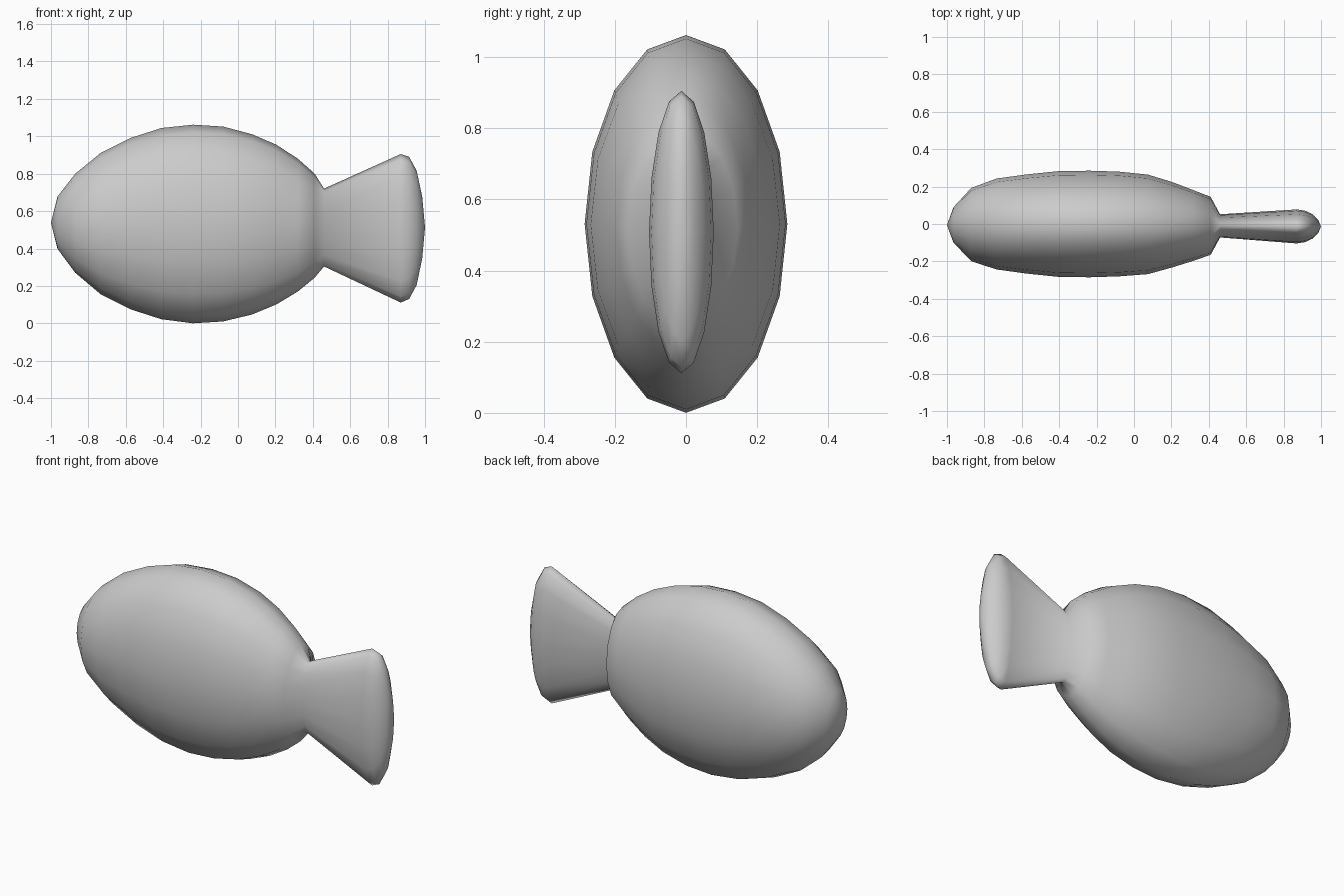
import bpy, bmesh
from math import sin, cos, tau

SIDES = 16

# Cross-sections along the length: x, half width, half height, centre y, centre z
SECTIONS = [
    # rounded body
    (-0.965, 0.095, 0.140, -0.005, 0.538),
    (-0.870, 0.196, 0.265, -0.003, 0.535),
    (-0.735, 0.243, 0.377, 0.000, 0.533),
    (-0.575, 0.265, 0.458, 0.000, 0.533),
    (-0.410, 0.282, 0.511, 0.000, 0.533),
    (-0.240, 0.285, 0.531, 0.000, 0.531),
    (-0.080, 0.280, 0.521, 0.000, 0.531),
    (0.075, 0.266, 0.482, -0.002, 0.529),
    (0.205, 0.228, 0.427, -0.004, 0.528),
    (0.320, 0.188, 0.355, -0.008, 0.525),
    (0.410, 0.155, 0.278, -0.010, 0.522),
    # narrow root of the tail, then the flared rounded end
    (0.460, 0.062, 0.208, -0.010, 0.512),
    (0.870, 0.091, 0.397, -0.013, 0.508),
    (0.915, 0.084, 0.380, -0.013, 0.510),
    (0.955, 0.065, 0.306, -0.013, 0.510),
    (0.985, 0.035, 0.165, -0.013, 0.512),
]


def ring(bm, x, hy, hz, cy, cz):
    return [bm.verts.new((x, cy + hy * sin(tau * i / SIDES), cz + hz * cos(tau * i / SIDES)))
            for i in range(SIDES)]


bm = bmesh.new()
rings = [ring(bm, *s) for s in SECTIONS]

# Skin between neighbouring sections
for a, b in zip(rings, rings[1:]):
    for i in range(SIDES):
        j = (i + 1) % SIDES
        bm.faces.new((a[i], a[j], b[j], b[i]))

# Close nose and tail tip with fans
for loop, tip in ((rings[0], (-1.0, -0.006, 0.538)), (rings[-1], (1.0, -0.013, 0.512))):
    pole = bm.verts.new(tip)
    for i in range(SIDES):
        bm.faces.new((pole, loop[i], loop[(i + 1) % SIDES]))

bmesh.ops.recalc_face_normals(bm, faces=bm.faces[:])
for f in bm.faces:
    f.smooth = True

mesh = bpy.data.meshes.new("fish_body_and_tail")
bm.to_mesh(mesh)
bm.free()
fish = bpy.data.objects.new("fish_body_and_tail", mesh)
bpy.context.collection.objects.link(fish)
